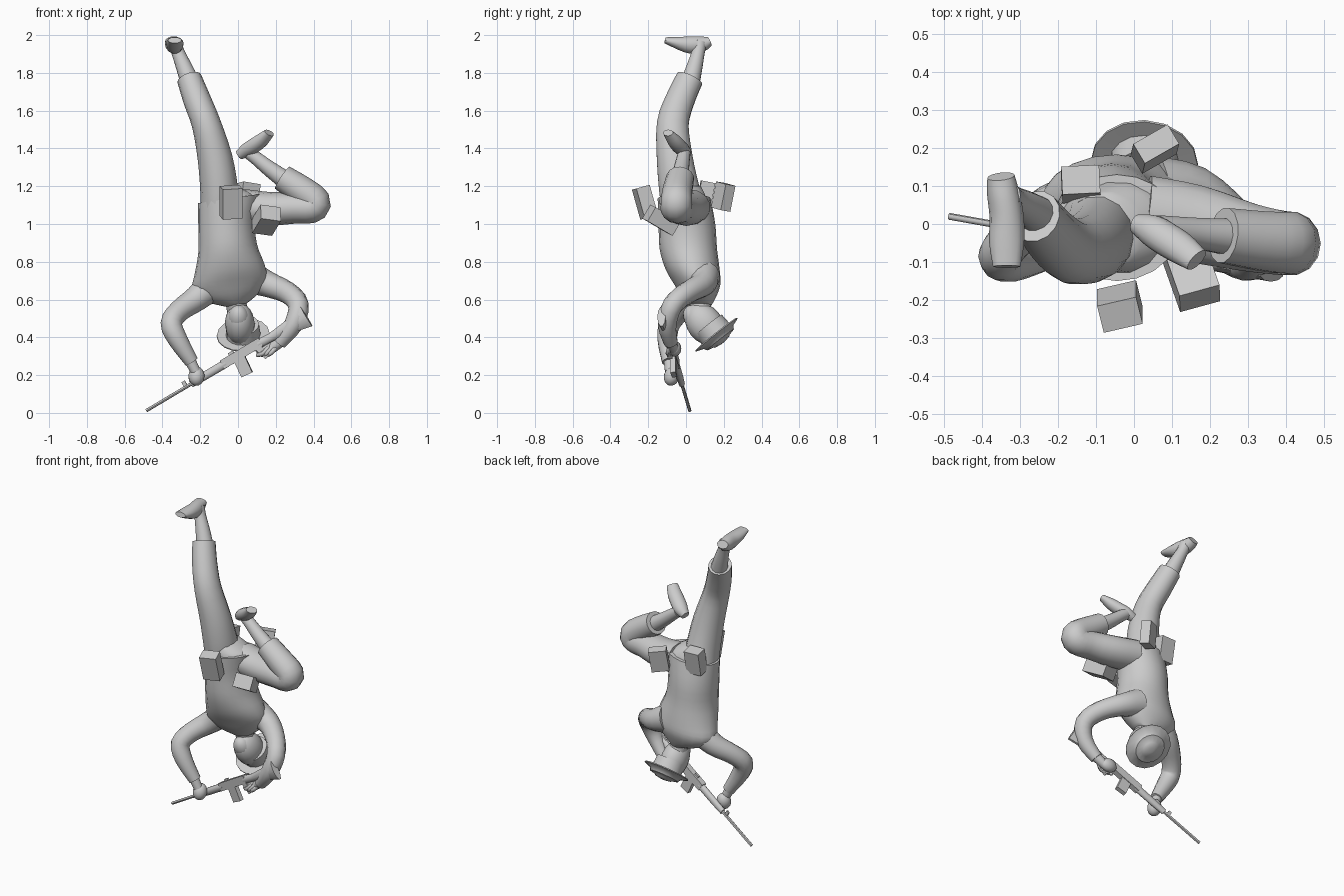
import bpy, bmesh, math
from mathutils import Vector as V, Matrix

if "Cube" in bpy.data.objects:
    bpy.data.objects.remove(bpy.data.objects["Cube"])

grey = bpy.data.materials.new("plain grey")
grey.diffuse_color = (0.6, 0.6, 0.6, 1)
grey.use_nodes = True
grey.node_tree.nodes["Principled BSDF"].inputs["Base Color"].default_value = grey.diffuse_color


def finish(name, bm, smooth=True):
    bmesh.ops.recalc_face_normals(bm, faces=bm.faces)
    me = bpy.data.meshes.new(name)
    bm.to_mesh(me)
    bm.free()
    me.materials.append(grey)
    ob = bpy.data.objects.new(name, me)
    bpy.context.collection.objects.link(ob)
    if smooth:
        bpy.ops.object.select_all(action='DESELECT')
        ob.select_set(True)
        bpy.context.view_layer.objects.active = ob
        bpy.ops.object.shade_smooth_by_angle(angle=math.radians(45))
    return ob


def spline(p, steps):
    """Catmull-Rom resampling of equal-length tuples."""
    p = [V(q) for q in p]
    out = []
    for i in range(len(p) - 1):
        a, b, c, d = p[max(i - 1, 0)], p[i], p[i + 1], p[min(i + 2, len(p) - 1)]
        for k in range(steps):
            t = k / steps
            out.append(0.5 * (2 * b + (c - a) * t + (2 * a - 5 * b + 4 * c - d) * t * t
                              + (3 * b - a - 3 * c + d) * t ** 3))
    return out + [p[-1]]


def tube(name, pts, ref=(0, 1, 0), sides=14, steps=3, flat=None):
    """Loft ellipses (x, y, z, radius, radius along ref); flat forces one ring normal."""
    rows = spline([tuple(p) if len(p) == 5 else tuple(p) + (p[3],) for p in pts], steps)
    bm = bmesh.new()
    rings = []
    for i, r in enumerate(rows):
        t = V(flat) if flat else V(rows[min(i + 1, len(rows) - 1)][:3]) - V(rows[max(i - 1, 0)][:3])
        t.normalize()
        n = V(ref) - V(ref).dot(t) * t
        n.normalize()
        s = t.cross(n)
        rings.append([bm.verts.new(V(r[:3]) + s * r[3] * math.cos(a) + n * r[4] * math.sin(a))
                      for a in (2 * math.pi * k / sides for k in range(sides))])
    for a, b in zip(rings, rings[1:]):
        for k in range(sides):
            j = (k + 1) % sides
            bm.faces.new((a[k], a[j], b[j], b[k]))
    bm.faces.new(rings[0])
    bm.faces.new(rings[-1])
    return finish(name, bm)


def frame(center, x, z):
    """Placement matrix with local z exact and local x as near as possible."""
    z = V(z).normalized()
    x = V(x)
    x = (x - x.dot(z) * z).normalized()
    return Matrix.Translation(center) @ Matrix((x, z.cross(x), z)).transposed().to_4x4()


def box(name, center, x, z, size):
    bm = bmesh.new()
    bmesh.ops.create_cube(bm, size=1, matrix=frame(center, x, z) @ Matrix.Diagonal((*size, 1)))
    return finish(name, bm, False)


def ball(name, center, x, z, radii):
    bm = bmesh.new()
    bmesh.ops.create_uvsphere(bm, u_segments=16, v_segments=10, radius=1,
                              matrix=frame(center, x, z) @ Matrix.Diagonal((*radii, 1)))
    return finish(name, bm)


# Coat, hem at the top and shoulders at the bottom
tube("coat", [(-.045, -.01, 1.135, .168, .14), (-.06, .005, 1.0, .152, .15),
              (-.055, .012, .87, .157, .152), (-.045, .035, .76, .187, .143),
              (-.045, .06, .68, .2, .122), (-.035, .07, .615, .15, .09),
              (-.01, .08, .57, .055, .055)], flat=(0.15, 0, -1), sides=20)
tube("hips", [(-.09, -.02, 1.2, .09, .1), (-.04, -.01, 1.14, .14, .12), (-.04, 0, 1.05, .14, .13)],
     flat=(0, 0, -1))

# Raised straight leg
tube("straight_trouser", [(-.1, -.01, 1.08, .1, .12), (-.1, -.035, 1.18, .1, .11),
                          (-.122, -.06, 1.35, .092, .097), (-.168, -.07, 1.53, .077, .086),
                          (-.218, -.03, 1.66, .073, .078), (-.258, .02, 1.77, .066, .073)])
tube("straight_shin", [(-.25, .02, 1.74, .052), (-.285, .045, 1.83, .043), (-.318, .065, 1.91, .035),
                       (-.335, .075, 1.96, .038)])
tube("straight_foot", [(-.35, .125, 1.968, .036, .025), (-.345, .085, 1.953, .042, .042),
                       (-.335, .02, 1.948, .045, .046), (-.335, -.05, 1.96, .046, .032),
                       (-.335, -.112, 1.973, .036, .016)], ref=(0, 0, 1))

# Folded leg
tube("bent_trouser", [(.03, .02, 1.09, .095, .11), (.16, .0, 1.08, .09, .105),
                      (.3, -.035, 1.085, .083, .092), (.39, -.05, 1.085, .08, .086),
                      (.41, -.05, 1.12, .08, .084), (.34, -.045, 1.175, .078, .08),
                      (.235, -.03, 1.245, .07, .074)])
tube("bent_shin", [(.26, -.035, 1.225, .05), (.17, -.025, 1.29, .042), (.1, -.015, 1.345, .036),
                   (.06, -.01, 1.375, .034)])
tube("bent_foot", [(.005, 0, 1.365, .026, .026), (.045, -.015, 1.39, .036, .042),
                   (.085, -.04, 1.415, .038, .045), (.125, -.065, 1.445, .034, .043),
                   (.165, -.095, 1.483, .02, .034)], ref=(.5, .75, -.3))

# Arms and hands
tube("left_sleeve", [(-.12, .06, .69, .085), (-.22, .035, .605, .068), (-.31, -.03, .54, .058),
                     (-.353, -.085, .475, .057), (-.32, -.1, .39, .052), (-.245, -.09, .27, .037)])
tube("left_wrist", [(-.26, -.09, .29, .03), (-.225, -.085, .22, .027)])
ball("left_hand", (-.22, -.075, .195), (1, 0, .5), (0, .3, 1), (.043, .042, .052))
tube("right_sleeve", [(.06, .09, .72, .09), (.16, .085, .68, .068), (.265, .005, .635, .058),
                      (.32, -.07, .57, .055), (.295, -.1, .47, .05), (.22, -.08, .37, .037)])
tube("right_wrist", [(.235, -.083, .385, .03), (.17, -.065, .335, .027)])
ball("right_hand", (.145, -.06, .34), (1, 0, .2), (0, 0, 1), (.055, .035, .042))
for i in range(3):
    tube("right_finger", [(.16 + .02 * i, -.085, .345, .013), (.13 + .02 * i, -.095, .315, .013),
                          (.1 + .025 * i, -.075, .305, .01)], sides=8)

# Neck, head and wide-brimmed hat along one tilted axis
axis = V((.06, .62, -.78)).normalized()
tube("neck", [(-.02, .06, .66, .065), (-.01, .075, .58, .055), (0, .09, .52, .055)])
ball("head", (.01, .1, .47), (1, 0, 0), axis, (.079, .094, .125))
ball("jaw", (.005, .055, .495), (1, 0, 0), axis, (.058, .06, .085))
hat_center = V((.028, .167, .407))
profile = [(-.075, .088), (-.01, .092), (-.012, .14), (-.006, .141), (.008, .1), (.026, .09),
           (.034, .055), (.04, .05), (.046, .015)]
tube("hat", [(*(hat_center + axis * h), r) for h, r in profile], ref=(1, 0, 0), steps=1, flat=axis, sides=16)

# Belt pouches
box("front_pouch", (-.037, -.217, 1.115), (1, .25, 0), (.0, -.28, 1), (.105, .075, .165))
box("front_side_pouch", (.15, -.13, 1.02), (1, .3, -.15), (.3, -.85, .5), (.11, .085, .16))
box("back_pouch", (.055, .197, 1.145), (1, .6, 0), (.05, .2, 1), (.105, .06, .14))
box("back_side_pouch", (-.14, .102, 1.15), (1, .05, 0), (0, .2, 1), (.1, .075, .15))

# Rifle, measured from muzzle to butt
muzzle, butt = V((-.485, .02, .012)), V((.36, -.13, .515))
along = (butt - muzzle).normalized()
up = V((-.5, 0, .86))
up = (up - up.dot(along) * along).normalized()
length = (butt - muzzle).length


def on_gun(t, h=0):
    return muzzle + along * length * t + up * h


def gun_tube(name, spec, sides=10):
    tube(name, [(*on_gun(t, h), w, hgt) for t, h, w, hgt in spec], ref=up, sides=sides, steps=1, flat=along)


gun_tube("barrel", [(0, 0, .009, .009), (.5, 0, .009, .009)], 8)
gun_tube("handguard", [(.28, 0, .016, .02), (.36, 0, .019, .023), (.5, 0, .02, .024)])
box("receiver", on_gun(.6, .003), up, along, (.05, .036, .24))
gun_tube("stock", [(.7, 0, .02, .026), (.78, -.004, .02, .024), (.9, -.005, .022, .04),
                   (1.0, -.006, .022, .062)])
box("magazine", on_gun(.57, -.06), along, up + along * .1, (.064, .028, .1))
box("pistol_grip", on_gun(.7, -.045), along, up - along * .3, (.035, .026, .08))
box("front_sight", on_gun(.25, .016), along, up, (.02, .01, .035))
box("rear_sight", on_gun(.55, .032), along, up, (.03, .012, .015))
